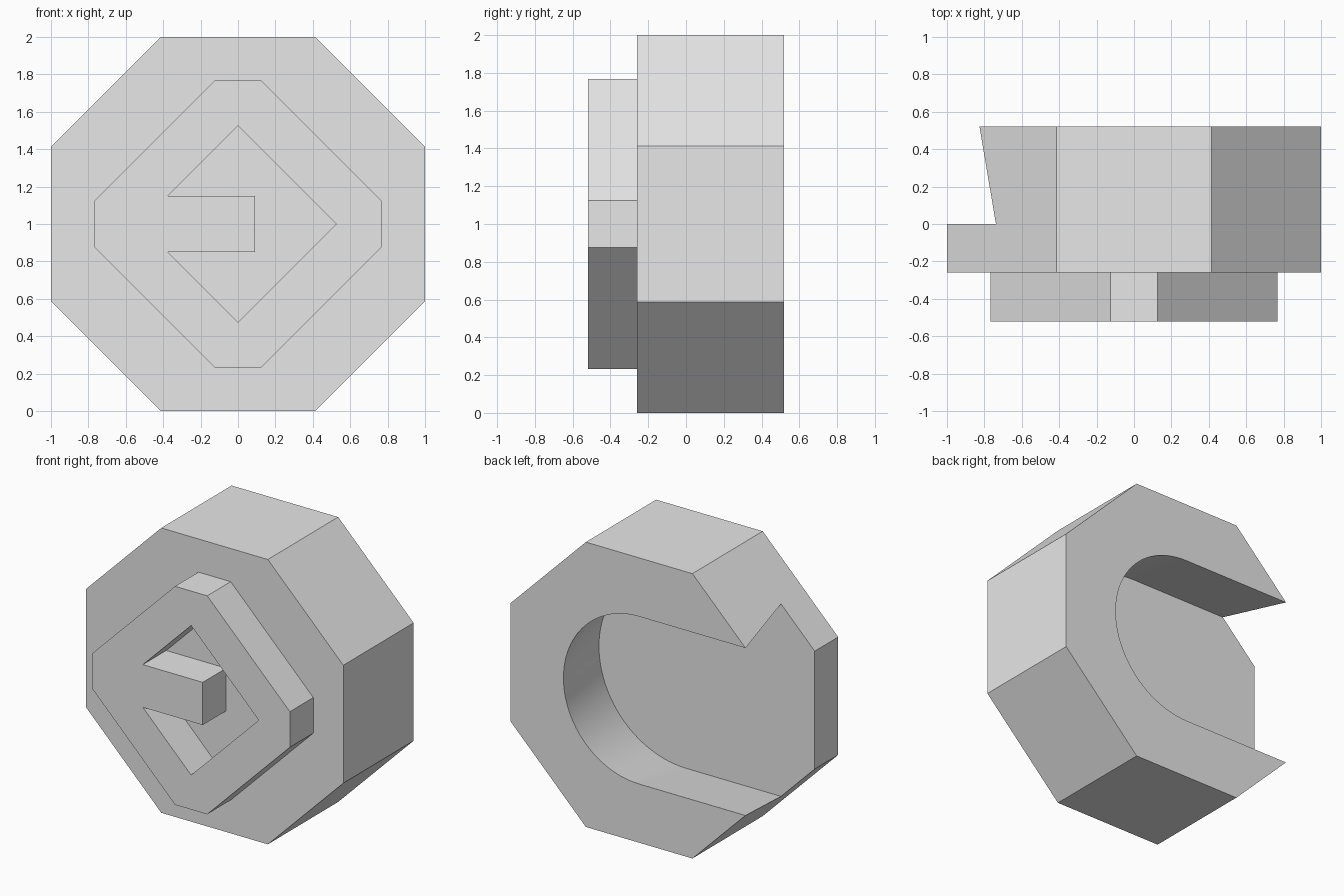
import bpy
import bmesh
import math

cube = bpy.data.objects.get("Cube")
if cube:
    bpy.data.objects.remove(cube, do_unlink=True)

MID = 1.0  # height of the centre axis

grey = bpy.data.materials.new("light grey")
grey.use_nodes = True
grey.diffuse_color = (0.8, 0.8, 0.8, 1)
grey.node_tree.nodes["Principled BSDF"].inputs["Base Color"].default_value = (0.8, 0.8, 0.8, 1)


def loft(name, sections):
    """Solid through matching (y, outline) sections; outlines are (x, z) about the axis."""
    bm = bmesh.new()
    rings = [[bm.verts.new((x, y, MID + z)) for x, z in pts] for y, pts in sections]
    n = len(rings[0])
    for a, b in zip(rings, rings[1:]):
        for i in range(n):
            j = (i + 1) % n
            bm.faces.new((a[i], a[j], b[j], b[i]))
    bm.faces.new(rings[0])
    bm.faces.new(rings[-1])
    bmesh.ops.recalc_face_normals(bm, faces=bm.faces)
    mesh = bpy.data.meshes.new(name)
    bm.to_mesh(mesh)
    bm.free()
    mesh.materials.append(grey)
    obj = bpy.data.objects.new(name, mesh)
    bpy.context.collection.objects.link(obj)
    return obj


def octagon(half, flat):
    """Eight-sided outline with the given half width and half flat length."""
    quarter = [(half, -flat), (half, flat)]
    pts = []
    for _ in range(4):
        pts += quarter
        quarter = [(-z, x) for x, z in quarter]
    return pts


def slot(radius, steps=48):
    """Round-ended slot that runs out past the -x side."""
    angles = [math.pi * (i / steps - 0.5) for i in range(steps + 1)]
    arc = [(radius * math.cos(a), radius * math.sin(a)) for a in angles]
    return arc + [(-1.3, radius), (-1.3, -radius)]


def cut(obj, cutter):
    """Subtract the cutter, apply the result and remove the cutter."""
    mod = obj.modifiers.new("cut", "BOOLEAN")
    mod.operation = "DIFFERENCE"
    mod.solver = "EXACT"
    mod.object = cutter
    cutter.hide_render = True
    bpy.context.view_layer.objects.active = obj
    bpy.ops.object.modifier_apply(modifier=mod.name)
    bpy.data.objects.remove(cutter, do_unlink=True)


# Octagonal body with an undercut slot open at the back and right side
body = loft("body", [(y, octagon(1, 0.414)) for y in (-0.26, 0.52)])
floor_r, mouth_r = 0.676, 0.588
past = 0.1
beyond_r = mouth_r - (floor_r - mouth_r) * past / 0.52
cut(body, loft("slot_cutter", [(0, slot(floor_r)), (0.52 + past, slot(beyond_r))]))

# Raised front plate with an arrow-shaped opening around a square bar
plate = loft("front_plate", [(y, octagon(0.767, 0.125)) for y in (-0.52, -0.26)])
arrow = [(0, 0.525), (0.525, 0), (0, -0.525), (-0.375, -0.15),
         (0.09, -0.15), (0.09, 0.15), (-0.375, 0.15)]
cut(plate, loft("arrow_cutter", [(y, arrow) for y in (-0.6, -0.2)]))

# Smooth the slot's curved wall and keep every other edge sharp
for obj in (body, plate):
    bpy.ops.object.select_all(action="DESELECT")
    obj.select_set(True)
    bpy.context.view_layer.objects.active = obj
    bpy.ops.object.shade_smooth_by_angle(angle=math.radians(25))
